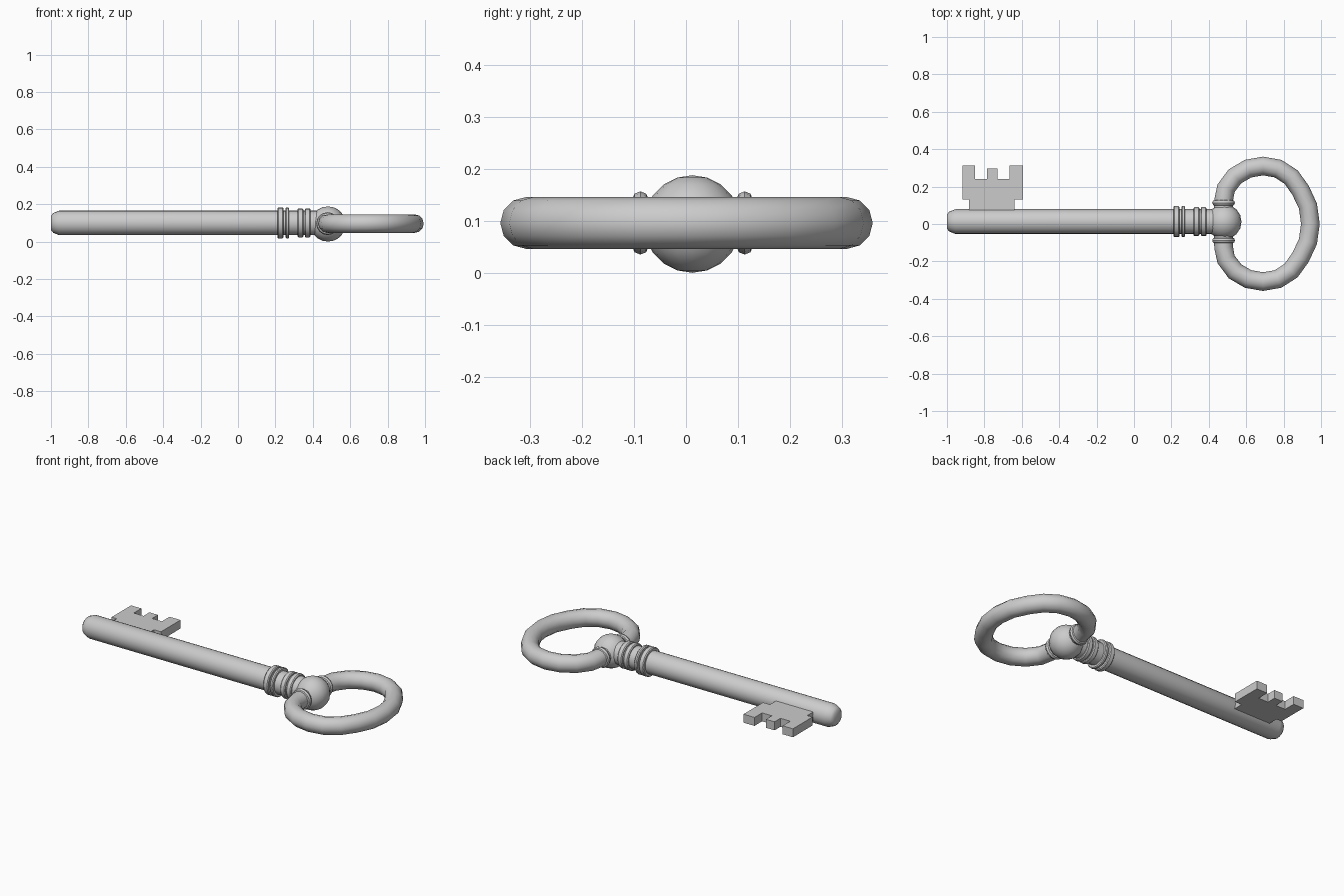
import bpy, bmesh, math
from mathutils import Matrix, Vector

if "Cube" in bpy.data.objects:
    bpy.data.objects.remove(bpy.data.objects["Cube"])


def finish(name, bm, angle=40):
    bmesh.ops.remove_doubles(bm, verts=bm.verts, dist=1e-5)
    bmesh.ops.recalc_face_normals(bm, faces=bm.faces)
    mesh = bpy.data.meshes.new(name)
    bm.to_mesh(mesh)
    bm.free()
    obj = bpy.data.objects.new(name, mesh)
    bpy.context.collection.objects.link(obj)
    smooth(obj, angle)
    return obj


def smooth(obj, angle):
    bpy.ops.object.select_all(action='DESELECT')
    obj.select_set(True)
    bpy.context.view_layer.objects.active = obj
    bpy.ops.object.shade_smooth_by_angle(angle=math.radians(angle))


def lathe(name, profile, origin, rotation, steps, closed=False):
    """Turn (distance along axis, radius) points around local x."""
    bm = bmesh.new()
    verts = [bm.verts.new((a, 0, r)) for a, r in profile]
    pairs = list(zip(verts, verts[1:]))
    if closed:
        pairs.append((verts[-1], verts[0]))
    edges = [bm.edges.new(p) for p in pairs]
    bmesh.ops.spin(bm, geom=verts + edges, axis=(1, 0, 0), cent=(0, 0, 0),
                   steps=steps, angle=math.tau)
    bm.transform(Matrix.Translation(origin) @ rotation)
    return finish(name, bm)


# Shaft with rounded tip and four turned rings on the neck
profile = [(-1.0, 0), (-1.0, 0.038), (-0.988, 0.053), (-0.955, 0.066)]
for x0, x1, r in [(0.211, 0.243, 0.083), (0.254, 0.274, 0.083),
                  (0.318, 0.349, 0.077), (0.357, 0.388, 0.077)]:
    b = 0.005
    profile += [(x0, 0.066), (x0, r - b), (x0 + b, r),
                (x1 - b, r), (x1, r - b), (x1, 0.066)]
profile += [(0.45, 0.066), (0.45, 0)]
lathe("shaft", profile, (0, 0.013, 0.1), Matrix.Identity(4), 20)

# Ball joining shaft and bow
bm = bmesh.new()
bmesh.ops.create_uvsphere(bm, u_segments=16, v_segments=10, radius=0.094)
bm.transform(Matrix.Translation((0.481, 0.012, 0.094)))
finish("ball", bm)

# Collars where the bow meets the ball
circle = [(0.016 * math.cos(i * math.tau / 8), 0.045 + 0.016 * math.sin(i * math.tau / 8))
          for i in range(8)]
for side, y in (("upper", 0.113), ("lower", -0.088)):
    lathe(side + "_collar", circle, (0.479, y, 0.096),
          Matrix.Rotation(math.pi / 2, 4, 'Z'), 16, closed=True)

# Bow: tube along a rounded loop, mirrored across the key
half = [(0.478, 0.06), (0.479, 0.125), (0.492, 0.19), (0.54, 0.254), (0.61, 0.295),
        (0.69, 0.309), (0.77, 0.295), (0.84, 0.25), (0.89, 0.18), (0.93, 0.095)]
path = half + [(0.943, 0)] + [(x, -y) for x, y in reversed(half)]
curve = bpy.data.curves.new("bow", 'CURVE')
curve.dimensions = '3D'
curve.bevel_depth = 0.05
curve.bevel_resolution = 4
curve.use_fill_caps = True
spline = curve.splines.new('POLY')
spline.points.add(len(path) - 1)
for p, (x, y) in zip(spline.points, path):
    p.co = (x, y + 0.001, 0.096, 1)
bow = bpy.data.objects.new("bow", curve)
bpy.context.collection.objects.link(bow)
bpy.ops.object.select_all(action='DESELECT')
bow.select_set(True)
bpy.context.view_layer.objects.active = bow
bpy.ops.object.convert(target='MESH')
smooth(bpy.context.view_layer.objects.active, 45)

# Bit: flat toothed plate
outline = [(-0.883, 0.03), (-0.64, 0.03), (-0.64, 0.13), (-0.594, 0.13),
           (-0.594, 0.312), (-0.666, 0.312), (-0.666, 0.241), (-0.73, 0.241),
           (-0.73, 0.296), (-0.786, 0.296), (-0.786, 0.241), (-0.85, 0.241),
           (-0.85, 0.312), (-0.917, 0.312), (-0.917, 0.13), (-0.883, 0.13)]
bm = bmesh.new()
face = bm.faces.new([bm.verts.new((x, y, 0.073)) for x, y in outline])
ext = bmesh.ops.extrude_face_region(bm, geom=[face], use_keep_orig=True)
top = [v for v in ext["geom"] if isinstance(v, bmesh.types.BMVert)]
bmesh.ops.translate(bm, verts=top, vec=Vector((0, 0, 0.05)))
finish("bit", bm, 20)
